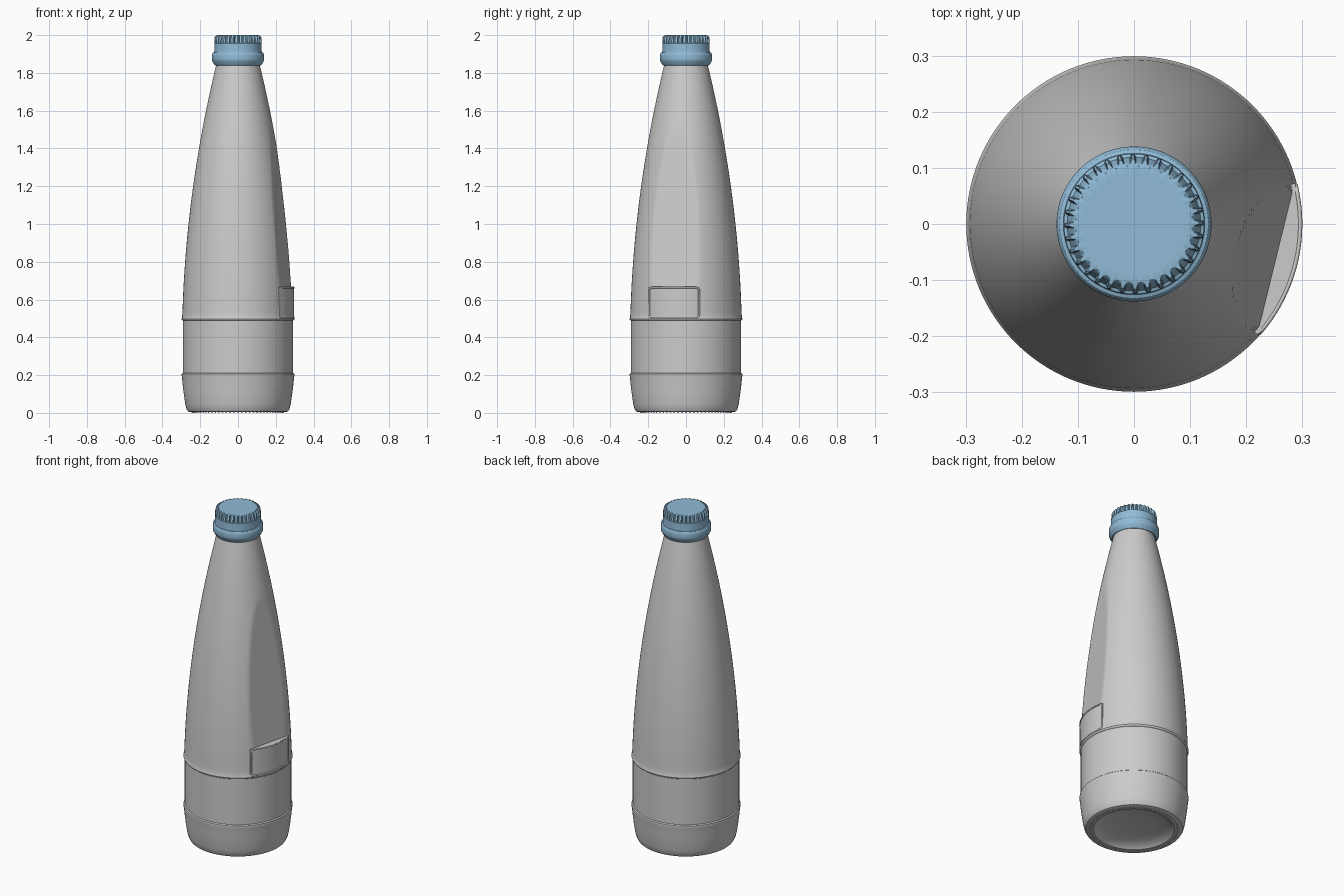
import bpy, bmesh
from math import sin, cos, tau, pi, radians, atan2

if "Cube" in bpy.data.objects:
    bpy.data.objects.remove(bpy.data.objects["Cube"])

FACE = radians(-13.8)      # direction the flat panel faces


def finish(name, bm, angle=30, mat=None):
    bmesh.ops.remove_doubles(bm, verts=bm.verts, dist=1e-5)
    bmesh.ops.recalc_face_normals(bm, faces=bm.faces)
    me = bpy.data.meshes.new(name)
    bm.to_mesh(me)
    bm.free()
    ob = bpy.data.objects.new(name, me)
    bpy.context.collection.objects.link(ob)
    if mat:
        me.materials.append(mat)
    bpy.ops.object.select_all(action='DESELECT')
    bpy.context.view_layer.objects.active = ob
    ob.select_set(True)
    bpy.ops.object.shade_smooth_by_angle(angle=radians(angle))
    return ob


def lathe(name, profile, segs, shape=lambda i, j, r, z, a: r, angle=30, mat=None):
    bm = bmesh.new()
    rows = []
    for i, (r, z) in enumerate(profile):
        row = []
        for j in range(segs):
            a = tau * j / segs
            q = shape(i, j, r, z, a)
            row.append(bm.verts.new((q * cos(a), q * sin(a), z)))
        rows.append(row)
    for lo, hi in zip(rows, rows[1:]):
        for j in range(segs):
            k = (j + 1) % segs
            bm.faces.new((lo[j], lo[k], hi[k], hi[j]))
    return finish(name, bm, angle, mat)


# Bottle: concave base, heel, recessed label band, long tapered shoulder
def taper(z):
    u = z - 0.5
    return 0.295 - 0.0258 * u - 0.0805 * u * u


profile = [(0, 0.04), (0.1, 0.037), (0.17, 0.028), (0.21, 0.014), (0.222, 0.004),
           (0.255, 0.004), (0.265, 0.008), (0.273, 0.022), (0.279, 0.045),
           (0.287, 0.1), (0.293, 0.15), (0.297, 0.19), (0.299, 0.2), (0.298, 0.207),
           (0.292, 0.212), (0.292, 0.488), (0.297, 0.492), (0.299, 0.498), (0.296, 0.506)]
profile += [(taper(z), z) for z in (0.53, 0.58, 0.63, 0.656, 0.66)]
profile += [(taper(0.66 + 1.18 * k / 40), 0.66 + 1.18 * k / 40) for k in range(1, 41)]
profile += [(0.112, 1.86), (0, 1.86)]


def flat_panel(i, j, r, z, a):
    c = cos(a - FACE)
    if 0.659 < z < 1.6 and c > 0.5:
        return min(r, (0.26 - 0.087 * (z - 0.67)) / c)
    return r


lathe("bottle_body", profile, 128, flat_panel)

# Ring of small grip bumps under the base
bm = bmesh.new()
for k in range(72):
    a = tau * k / 72
    new = bmesh.ops.create_icosphere(bm, subdivisions=1, radius=0.0055)['verts']
    bmesh.ops.translate(bm, verts=new, vec=(0.24 * cos(a), 0.24 * sin(a), 0.0055))
finish("base_bumps", bm, 60)

# Curved plaque that fills the foot of the flat panel
HALF, Z0, Z1 = radians(28), 0.503, 0.666
bm = bmesh.new()
N = 24
cols = []
for k in range(N + 1):
    a = FACE - HALF + 2 * HALF * k / N
    cols.append([bm.verts.new((r * cos(a), r * sin(a), z))
                 for r, z in ((0.24, Z0), (0.297, Z0), (0.296, Z1), (0.24, Z1))])
for p, q in zip(cols, cols[1:]):
    for m in range(4):
        n = (m + 1) % 4
        bm.faces.new((p[m], p[n], q[n], q[m]))
bm.faces.new(cols[0])
bm.faces.new(cols[-1])
finish("plaque", bm)

# Raised rounded frame around the plaque, swept along the cylinder
path = []
rad, hw, hh = 0.014, 0.297 * HALF - 0.004, (Z1 - Z0) / 2 - 0.003
corners = ((1, 1), (-1, 1), (-1, -1), (1, -1))
for n, (sx, sz) in enumerate(corners):
    for k in range(6):
        t = pi / 2 * (n + k / 5)
        path.append((sx * (hw - rad) + rad * cos(t), sz * (hh - rad) + rad * sin(t)))
fine = []
for p, q in zip(path, path[1:] + path[:1]):
    steps = max(1, int(abs(q[0] - p[0]) / 0.012))
    fine += [(p[0] + (q[0] - p[0]) * s / steps, p[1] + (q[1] - p[1]) * s / steps)
             for s in range(steps)]
bm = bmesh.new()
rings = []
for n, (s, h) in enumerate(fine):
    prev, nxt = fine[n - 1], fine[(n + 1) % len(fine)]
    t = atan2(nxt[1] - prev[1], nxt[0] - prev[0])
    ring = []
    for k in range(8):
        b = tau * k / 8
        ss, zz = s + sin(t) * 0.005 * cos(b), h - cos(t) * 0.005 * cos(b)
        r, a = 0.296 + 0.004 * sin(b), FACE + ss / 0.297
        ring.append(bm.verts.new((r * cos(a), r * sin(a), (Z0 + Z1) / 2 + zz)))
    rings.append(ring)
for p, q in zip(rings, rings[1:] + rings[:1]):
    for k in range(8):
        m = (k + 1) % 8
        bm.faces.new((p[k], p[m], q[m], q[k]))
finish("plaque_frame", bm, 60)

# Blue screw cap with bulging collar and notched top edge
blue = bpy.data.materials.new("cap_blue")
blue.diffuse_color = (0.28, 0.50, 0.68, 1)
blue.use_nodes = True
blue.node_tree.nodes["Principled BSDF"].inputs["Base Color"].default_value = blue.diffuse_color
cap = [(0.108, 1.846), (0.122, 1.84), (0.128, 1.846), (0.131, 1.855), (0.136, 1.861),
       (0.138, 1.872), (0.138, 1.893), (0.136, 1.902), (0.132, 1.907), (0.126, 1.909),
       (0.125, 1.92), (0.125, 1.955), (0.125, 1.957), (0.125, 1.975), (0.123, 1.99),
       (0.116, 1.998), (0.104, 2.0), (0.09, 2.0), (0, 2.0)]
groove = {12: 0.119, 13: 0.114, 14: 0.110, 15: 0.1065}


def notches(i, j, r, z, a):
    return groove[i] if i in groove and j % 6 > 1 else r


lathe("screw_cap", cap, 192, notches, 30, blue)
